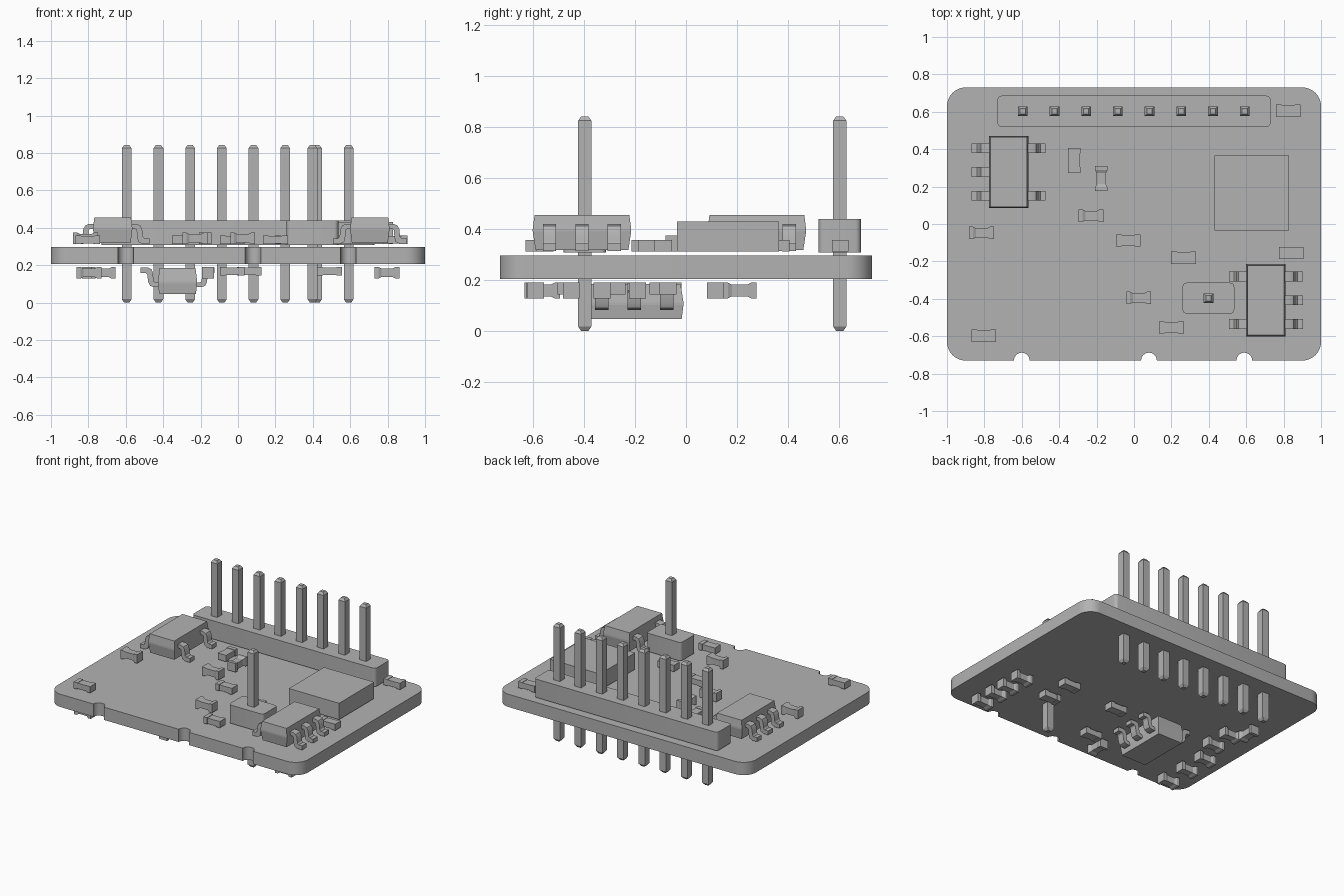
import bpy, bmesh, math
from mathutils import Matrix

cube = bpy.data.objects.get("Cube")
if cube:
    bpy.data.objects.remove(cube)

grey = bpy.data.materials.new("plain grey")
grey.use_nodes = True
grey.diffuse_color = (0.45, 0.45, 0.45, 1)
grey.node_tree.nodes["Principled BSDF"].inputs["Base Color"].default_value = grey.diffuse_color

MID = 0.251  # middle height of the board


def finish(bm, name, loc=(0, 0), turn=0, under=False, smooth=False):
    """Place the mesh; parts under the board are flipped about its middle."""
    bm.transform(Matrix.Translation((*loc, 0)) @ Matrix.Rotation(math.radians(turn), 4, "Z"))
    if under:
        for v in bm.verts:
            v.co.z = 2 * MID - v.co.z
    bmesh.ops.recalc_face_normals(bm, faces=bm.faces)
    mesh = bpy.data.meshes.new(name)
    bm.to_mesh(mesh)
    bm.free()
    mesh.materials.append(grey)
    ob = bpy.data.objects.new(name, mesh)
    bpy.context.collection.objects.link(ob)
    if smooth:
        bpy.context.view_layer.objects.active = ob
        ob.select_set(True)
        bpy.ops.object.shade_smooth_by_angle(angle=math.radians(30))
        ob.select_set(False)
    return ob


def loft(bm, rings):
    """Skin a closed solid through rings of equal point counts."""
    rings = [[bm.verts.new(p) for p in ring] for ring in rings]
    for a, b in zip(rings, rings[1:]):
        for i in range(len(a)):
            j = (i + 1) % len(a)
            bm.faces.new((a[i], a[j], b[j], b[i]))
    bm.faces.new(rings[0])
    bm.faces.new(rings[-1])


def rect(hx, hy, z):
    return [(-hx, -hy, z), (hx, -hy, z), (hx, hy, z), (-hx, hy, z)]


def arc(cx, cy, r, start, end, steps):
    angles = [math.radians(start + (end - start) * i / steps) for i in range(steps + 1)]
    return [(cx + r * math.cos(a), cy + r * math.sin(a)) for a in angles]


def rounded(hx, hy, r, steps, notches=()):
    """Rounded rectangle outline with half-round bites in the front edge."""
    pts = arc(r - hx, r - hy, r, 180, 270, steps)
    for x in notches:
        pts += arc(x, -hy, 0.042, 180, 0, 14)
    pts += arc(hx - r, r - hy, r, 270, 360, steps)
    pts += arc(hx - r, hy - r, r, 0, 90, steps)
    pts += arc(r - hx, hy - r, r, 90, 180, steps)
    return pts


def slab(name, outline, z0, z1, loc=(0, 0)):
    bm = bmesh.new()
    loft(bm, [[(x, y, z) for x, y in outline] for z in (z0, z1)])
    return finish(bm, name, loc, smooth=True)


def pin(name, x, y):
    bm = bmesh.new()
    loft(bm, [rect(h, h, z) for h, z in ((0.014, 0), (0.026, 0.018), (0.026, 0.825), (0.014, 0.842))])
    finish(bm, name, (x, y))


def capacitor(name, x, y, turn=0, under=False):
    """Block with two end caps that stand slightly proud."""
    bm = bmesh.new()
    rings = []
    for px, inset in ((-0.066, 0), (-0.036, 0), (-0.036, 0.003), (0.036, 0.003), (0.036, 0), (0.066, 0)):
        h, lo, hi = 0.033 - inset, 0.312 + inset, 0.358 - inset
        rings.append([(px, -h, lo), (px, h, lo), (px, h, hi), (px, -h, hi)])
    loft(bm, rings)
    finish(bm, name, (x, y), turn, under)


def resistor(name, x, y, turn=0, under=False):
    """Dog-bone block, pinched in the middle."""
    bm = bmesh.new()
    rings = []
    for px, inset in ((-0.066, 0), (-0.046, 0), (-0.03, 0.008), (0.03, 0.008), (0.046, 0), (0.066, 0)):
        h, lo, hi = 0.033 - inset, 0.312 + inset, 0.374 - inset
        rings.append([(px, -h, lo), (px, h, lo), (px, h, hi), (px, -h, hi)])
    loft(bm, rings)
    finish(bm, name, (x, y), turn, under)


def leg(name, side, y, loc, turn, under):
    """Gull-wing lead: bent strip swept across its width."""
    outer = [(0.09, 0.42), (0.128, 0.42), (0.147, 0.412), (0.157, 0.393), (0.162, 0.352), (0.17, 0.343), (0.198, 0.343)]
    inner = [(0.198, 0.314), (0.158, 0.314), (0.138, 0.324), (0.132, 0.345), (0.128, 0.388), (0.12, 0.394), (0.09, 0.394)]
    bm = bmesh.new()
    loft(bm, [[(side * x, y + w, z) for x, z in outer + inner] for w in (-0.026, 0.026)])
    finish(bm, name, loc, turn, under, smooth=True)


def chip_with_legs(name, x, y, turn=0, under=False):
    """Tapered moulded body with three leads on one side and two on the other."""
    bm = bmesh.new()
    loft(bm, [rect(hx, hy, z) for hx, hy, z in
              ((0.096, 0.182, 0.318), (0.105, 0.193, 0.39), (0.105, 0.193, 0.4), (0.098, 0.186, 0.455))])
    finish(bm, name + "_body", (x, y), turn, under)
    for side, rows in ((1, (-0.127, 0, 0.127)), (-1, (-0.127, 0.127))):
        for row in rows:
            leg(name + "_leg", side, row, (x, y), turn, under)


# Circuit board with rounded corners and front notches
slab("board", rounded(1, 0.73, 0.1, 10, (-0.6, 0.08, 0.59)), 0.205, 0.297)

# Pin headers
slab("long_header", rounded(0.73, 0.083, 0.022, 4), 0.308, 0.44, (0, 0.603))
slab("single_header", rounded(0.138, 0.083, 0.022, 4), 0.308, 0.44, (0.398, -0.397))
for i in range(8):
    pin("header_pin", -0.595 + i * 0.1695, 0.603)
pin("single_pin", 0.398, -0.397)

# Square sensor block
bm = bmesh.new()
loft(bm, [rect(0.2, 0.2, z) for z in (0.312, 0.43)])
finish(bm, "sensor_block", (0.63, 0.165))

# Chips with bent leads
chip_with_legs("rear_chip", -0.67, 0.278, 180)
chip_with_legs("front_chip", 0.705, -0.408)
chip_with_legs("under_chip", -0.323, -0.203, under=True)

# Small parts on top
for x, y, turn in ((0.825, 0.605, 0), (-0.32, 0.34, 90), (-0.03, -0.088, 0), (0.265, -0.18, 0),
                   (0.84, -0.155, 0), (0.2, -0.553, 0), (-0.803, -0.597, 0)):
    capacitor("top_capacitor", x, y, turn)
for x, y, turn in ((-0.175, 0.243, 90), (-0.23, 0.045, 0), (-0.815, -0.047, 0), (0.025, -0.395, 0)):
    resistor("top_resistor", x, y, turn)

# Small parts underneath
for x, y, turn in ((0.06, -0.11, 0), (-0.03, -0.47, 0), (0.49, -0.07, 0), (0.49, -0.27, 0)):
    capacitor("under_capacitor", x, y, turn, True)
for x, y, turn in ((0.797, -0.19, 0), (0.797, -0.33, 0), (0.797, -0.45, 0), (0.797, -0.59, 0),
                   (-0.16, -0.56, 90), (-0.72, 0.115, 0), (-0.8, 0.21, 90), (-0.72, -0.05, 0),
                   (-0.797, -0.23, 0), (-0.797, -0.41, 0), (-0.797, -0.6, 0)):
    resistor("under_resistor", x, y, turn, True)
